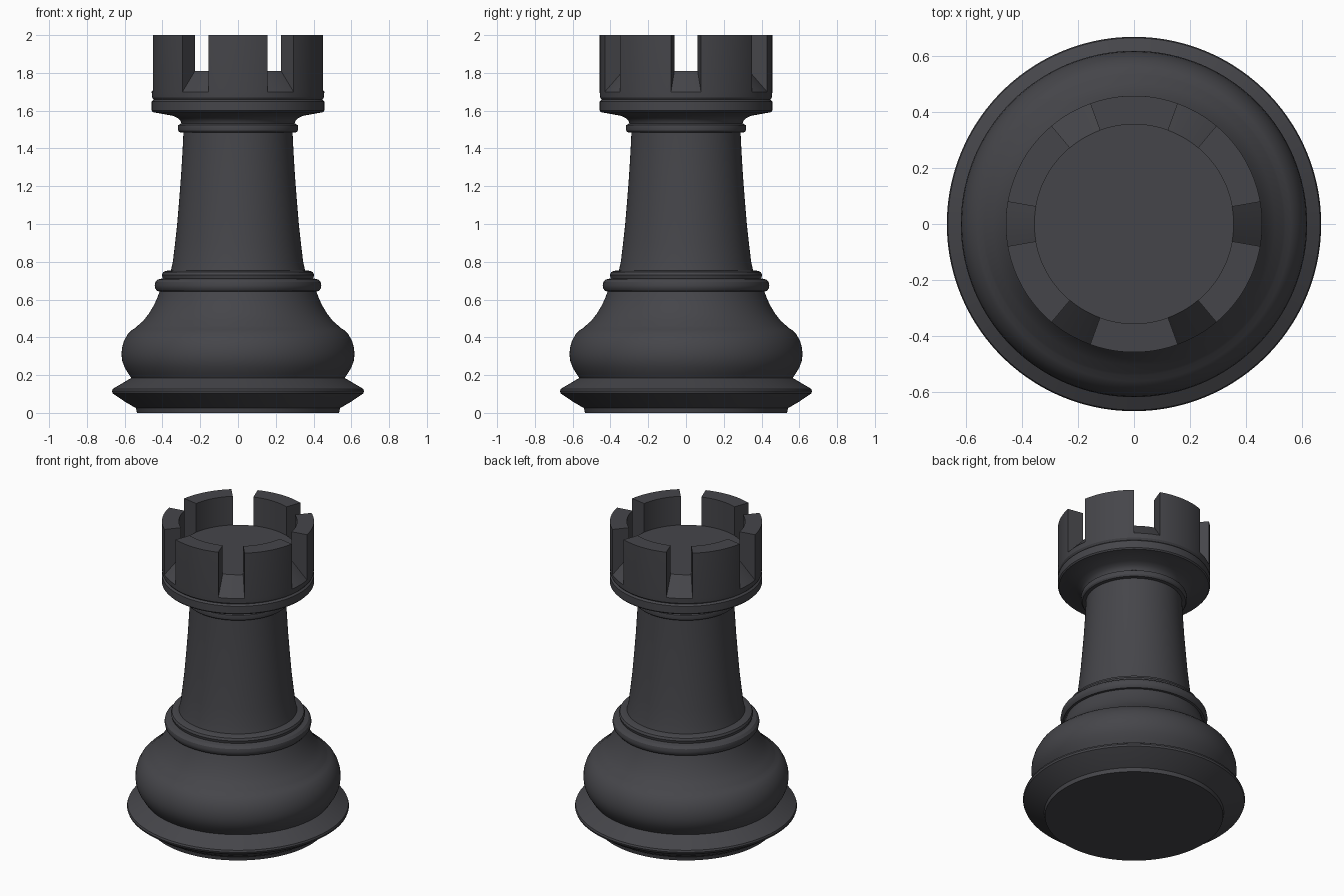
import bpy, bmesh
from math import cos, sin, radians, tau

if "Cube" in bpy.data.objects:
    bpy.data.objects.remove(bpy.data.objects["Cube"])

SEGS = 144            # 2.5 degrees per step
PER = SEGS // 6       # six battlements
HALF_GAP = 4          # each gap is 8 steps = 20 degrees wide


def pt(r, z, i):
    a = tau * i / SEGS
    return (r * cos(a), r * sin(a), z)


def finish(name, bm, angle):
    bmesh.ops.remove_doubles(bm, verts=bm.verts, dist=1e-5)
    bmesh.ops.recalc_face_normals(bm, faces=bm.faces)
    me = bpy.data.meshes.new(name)
    bm.to_mesh(me)
    bm.free()
    ob = bpy.data.objects.new(name, me)
    bpy.context.collection.objects.link(ob)
    mat = bpy.data.materials.get("dark_grey")
    if mat is None:
        mat = bpy.data.materials.new("dark_grey")
        mat.diffuse_color = (0.06, 0.06, 0.068, 1)
        mat.use_nodes = True
        mat.node_tree.nodes["Principled BSDF"].inputs["Base Color"].default_value = mat.diffuse_color
    me.materials.append(mat)
    bpy.ops.object.select_all(action='DESELECT')
    ob.select_set(True)
    bpy.context.view_layer.objects.active = ob
    bpy.ops.object.shade_smooth_by_angle(angle=radians(angle))
    return ob


def quad(bm, *pts):
    bm.faces.new([bm.verts.new(p) for p in pts])


# Turned body: foot, bulge, double collar, shaft, neck ring, crown rim
foot = [(0, 0), (.535, 0), (.54, .025), (.60, .06), (.663, .103), (.667, .115),
        (.663, .127), (.565, .185)]
bulge = [(.582, .21), (.60, .24), (.613, .275), (.617, .31), (.614, .345), (.604, .38),
         (.585, .415), (.56, .44), (.54, .452), (.533, .46), (.502, .487), (.472, .525),
         (.445, .57), (.425, .615), (.415, .643)]
collar = [(.428, .645), (.438, .658), (.441, .675), (.438, .692), (.425, .706),
          (.398, .712), (.403, .73), (.397, .745), (.38, .752), (.355, .755)]
shaft = [(.345, .80), (.333, .90), (.322, 1.0), (.312, 1.12), (.302, 1.25),
         (.294, 1.38), (.289, 1.484)]
neck = [(.31, 1.486), (.317, 1.495), (.319, 1.51), (.317, 1.523), (.30, 1.533),
        (.304, 1.545), (.318, 1.56), (.345, 1.573), (.45, 1.592)]
rim = [(.457, 1.60), (.457, 1.648), (.446, 1.658), (.455, 1.67)]

bm = bmesh.new()
vs = [bm.verts.new((r, 0, z)) for r, z in foot + bulge + collar + shaft + neck + rim]
es = [bm.edges.new(p) for p in zip(vs, vs[1:])]
bmesh.ops.spin(bm, geom=vs + es, cent=(0, 0, 0), axis=(0, 0, 1),
               angle=tau, steps=SEGS, use_merge=False)
finish("turned_body", bm, 30)

# Battlements: merlons around a flat floor, with sloped sills in the gaps
RO, RI, SILL, FLOOR, TOP = .457, .355, 1.70, 1.81, 2.0


def is_gap(i):
    return (i + HALF_GAP) % PER < 2 * HALF_GAP


bm = bmesh.new()
for i in range(SEGS):
    j = i + 1
    quad(bm, pt(.455, 1.67, i), pt(.455, 1.67, j), pt(RO, SILL, j), pt(RO, SILL, i))
    if is_gap(i):
        quad(bm, pt(RO, SILL, i), pt(RO, SILL, j), pt(RI, FLOOR, j), pt(RI, FLOOR, i))
    else:
        quad(bm, pt(RO, SILL, i), pt(RO, SILL, j), pt(RO, TOP, j), pt(RO, TOP, i))
        quad(bm, pt(RO, TOP, i), pt(RO, TOP, j), pt(RI, TOP, j), pt(RI, TOP, i))
        quad(bm, pt(RI, TOP, i), pt(RI, TOP, j), pt(RI, FLOOR, j), pt(RI, FLOOR, i))
    if is_gap(i) != is_gap(j):
        quad(bm, pt(RO, SILL, j), pt(RO, TOP, j), pt(RI, TOP, j), pt(RI, FLOOR, j))
bm.faces.new([bm.verts.new(pt(RI, FLOOR, i)) for i in range(SEGS)])
finish("battlements", bm, 30)
